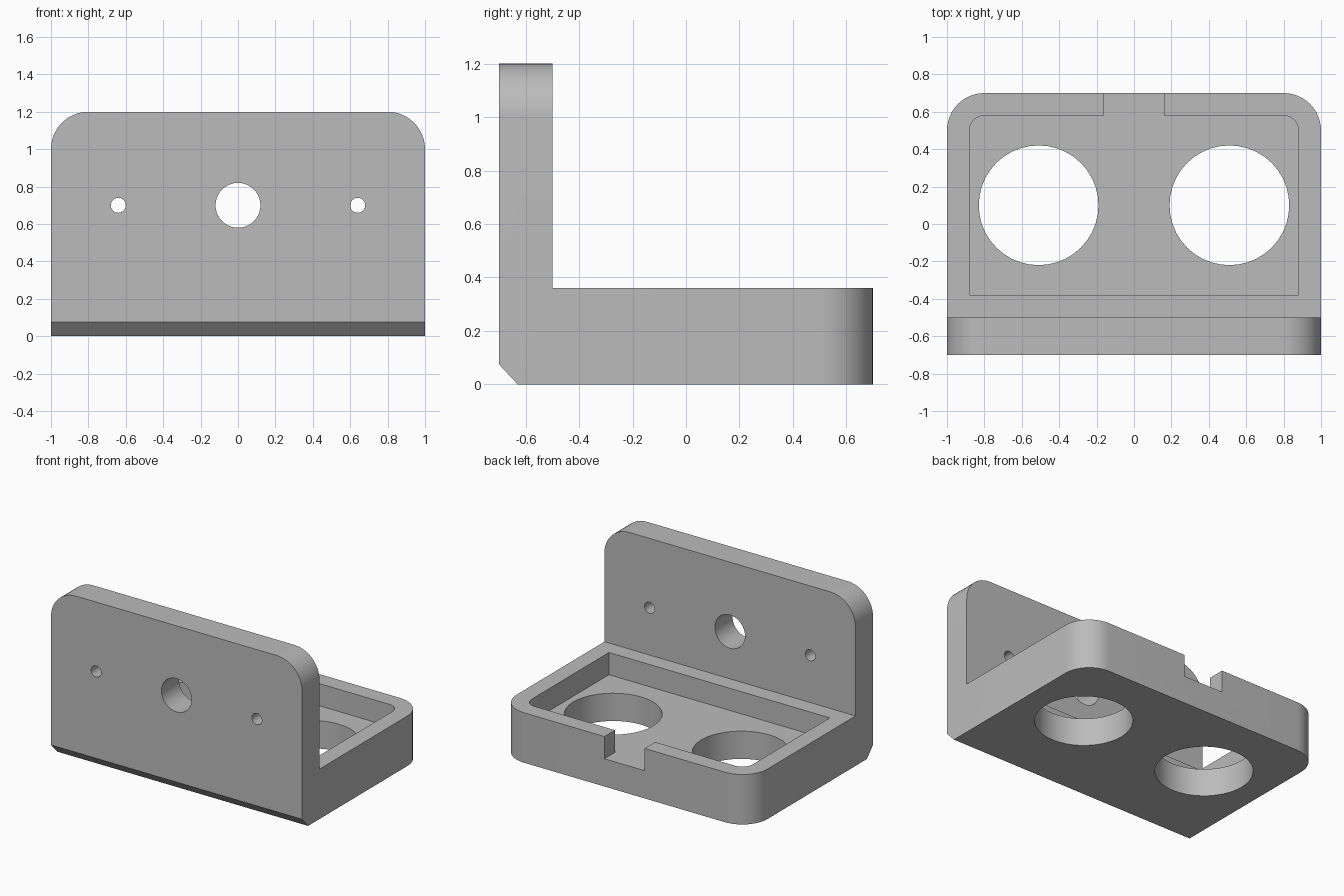
import bpy, bmesh
from math import radians
from mathutils import Matrix

cube = bpy.data.objects.get("Cube")
if cube:
    bpy.data.objects.remove(cube, do_unlink=True)

grey = bpy.data.materials.new("plain grey")
grey.use_nodes = True
colour = (0.5, 0.5, 0.5, 1)
grey.diffuse_color = colour
grey.node_tree.nodes["Principled BSDF"].inputs["Base Color"].default_value = colour


def to_object(name, bm):
    bmesh.ops.recalc_face_normals(bm, faces=bm.faces)
    mesh = bpy.data.meshes.new(name)
    bm.to_mesh(mesh)
    bm.free()
    mesh.materials.append(grey)
    obj = bpy.data.objects.new(name, mesh)
    bpy.context.collection.objects.link(obj)
    return obj


def round_edges(bm, rule, radius, segments):
    edges = [e for e in bm.edges if all(rule(v.co) for v in e.verts)]
    bmesh.ops.bevel(bm, geom=edges, offset=radius, offset_type='OFFSET',
                    segments=segments, profile=0.5, affect='EDGES')


def box(low, high):
    bm = bmesh.new()
    bmesh.ops.create_cube(bm, size=1)
    for v in bm.verts:
        v.co = [l if c < 0 else h for c, l, h in zip(v.co, low, high)]
    return bm


def drill(x, y, z, radius, along_y=False):
    turn = Matrix.Rotation(radians(90 if along_y else 0), 4, 'X')
    bm = bmesh.new()
    bmesh.ops.create_cone(bm, cap_ends=True, segments=40, radius1=radius,
                          radius2=radius, depth=0.6,
                          matrix=Matrix.Translation((x, y, z)) @ turn)
    return to_object("hole_cutter", bm)


# L-shaped bracket with chamfered front foot
profile = [(-0.63, 0), (0.7, 0), (0.7, 0.36), (-0.5, 0.36),
           (-0.5, 1.2), (-0.7, 1.2), (-0.7, 0.075)]
bm = bmesh.new()
side = bm.faces.new([bm.verts.new((-1, y, z)) for y, z in profile])
swept = bmesh.ops.extrude_face_region(bm, geom=[side])["geom"]
bmesh.ops.translate(bm, vec=(2, 0, 0),
                    verts=[v for v in swept if isinstance(v, bmesh.types.BMVert)])
# Rounded upper plate corners and rear base corners
for s in (-1, 1):
    round_edges(bm, lambda c: c.x * s > 0.99 and c.z > 1.19, 0.2, 12)
    round_edges(bm, lambda c: c.x * s > 0.99 and c.y > 0.69, 0.2, 12)
bracket = to_object("bracket", bm)

# Tray recess with rounded rear corners, and rear cable notch
bm = box((-0.88, -0.38, 0.2), (0.88, 0.58, 0.5))
for s in (-1, 1):
    round_edges(bm, lambda c: c.x * s > 0.87 and c.y > 0.57, 0.08, 8)
cutters = [to_object("tray_cutter", bm),
           to_object("notch_cutter", box((-0.16, 0.5, 0.2), (0.16, 0.8, 0.5)))]

# Large floor holes, screw holes and centre hole
for s in (-1, 1):
    cutters.append(drill(s * 0.51, 0.1, 0.1, 0.32))
    cutters.append(drill(s * 0.64, -0.6, 0.7, 0.04, True))
cutters.append(drill(0, -0.6, 0.7, 0.12, True))

bpy.ops.object.select_all(action='DESELECT')
bpy.context.view_layer.objects.active = bracket
bracket.select_set(True)
for cutter in cutters:
    cutter.hide_render = True
    mod = bracket.modifiers.new("cut", 'BOOLEAN')
    mod.operation = 'DIFFERENCE'
    mod.solver = 'EXACT'
    mod.object = cutter
    bpy.ops.object.modifier_apply(modifier=mod.name)
    bpy.data.objects.remove(cutter, do_unlink=True)
bpy.ops.object.shade_smooth_by_angle(angle=radians(30))
